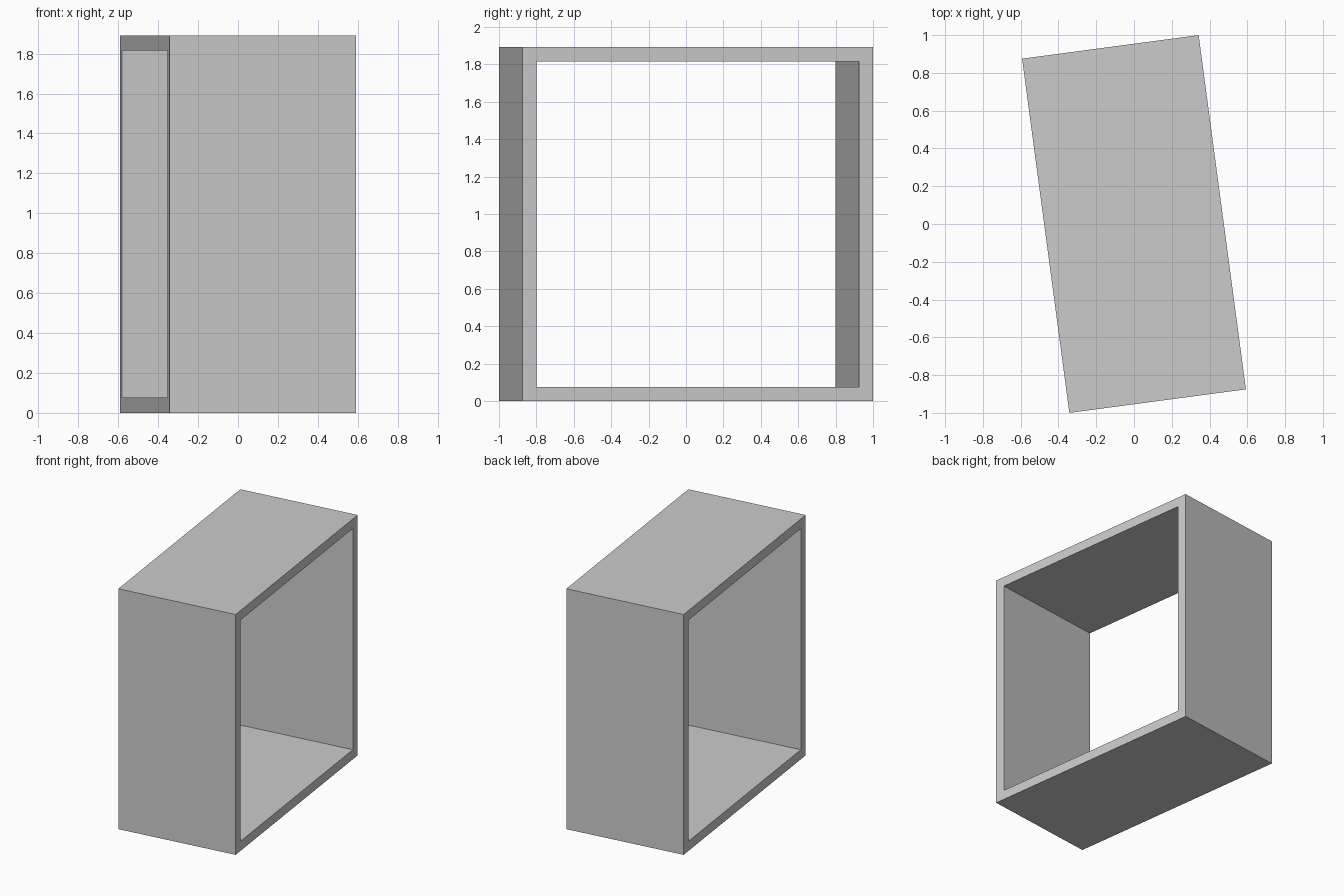
import bpy, bmesh, math

if "Cube" in bpy.data.objects:
    bpy.data.objects.remove(bpy.data.objects["Cube"])

DEPTH, SIZE, WALL = 0.943, 1.892, 0.076
ANGLE = math.radians(7.6)


def square_ring(bm, x, half):
    """Square loop in the YZ plane, centred on the frame's middle height."""
    return [bm.verts.new((x, y * half, SIZE / 2 + z * half))
            for y, z in ((-1, -1), (1, -1), (1, 1), (-1, 1))]


# Open-ended square frame: outer and inner loops at both ends, joined by quads
bm = bmesh.new()
h = SIZE / 2
rings = [square_ring(bm, -DEPTH / 2, h), square_ring(bm, DEPTH / 2, h),
         square_ring(bm, DEPTH / 2, h - WALL), square_ring(bm, -DEPTH / 2, h - WALL)]
for i in range(4):
    a, b = rings[i], rings[(i + 1) % 4]
    for j in range(4):
        k = (j + 1) % 4
        bm.faces.new((a[j], a[k], b[k], b[j]))
bmesh.ops.recalc_face_normals(bm, faces=bm.faces)

mesh = bpy.data.meshes.new("square_frame")
bm.to_mesh(mesh)
bm.free()
frame = bpy.data.objects.new("square_frame", mesh)
bpy.context.collection.objects.link(frame)

# Slight turn around the vertical axis
frame.rotation_euler.z = ANGLE
